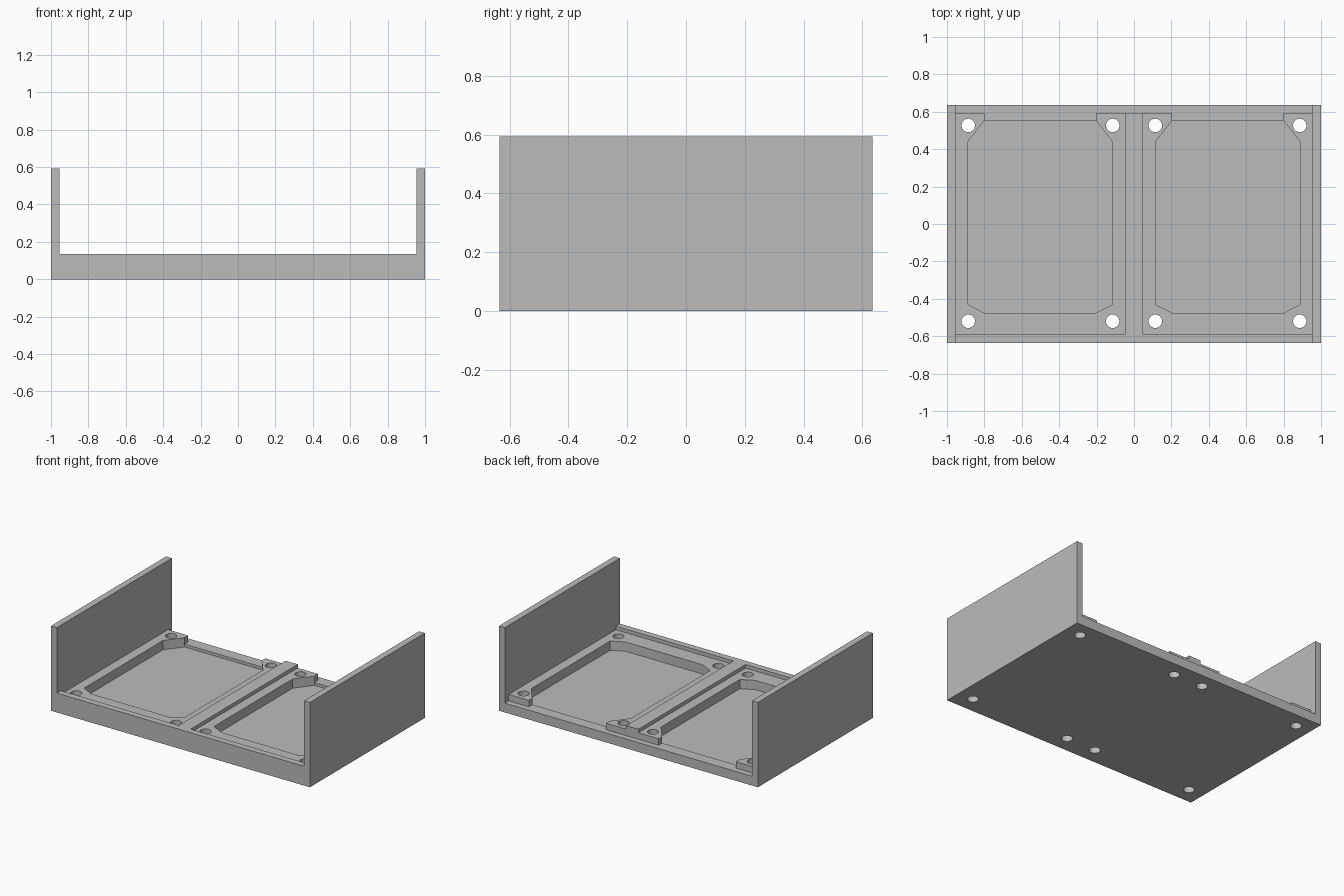
import bpy
import bmesh

if "Cube" in bpy.data.objects:
    bpy.data.objects.remove(bpy.data.objects["Cube"], do_unlink=True)

grey = bpy.data.materials.new("plain grey")
grey.use_nodes = True
GREY = (0.5, 0.5, 0.5, 1)
grey.diffuse_color = GREY
grey.node_tree.nodes["Principled BSDF"].inputs["Base Color"].default_value = GREY

# Main dimensions
DEPTH = 0.635
WALL_IN = 0.955
RAIL_IN = -0.59
BLOCK_BACK = 0.593
LEDGE_FRONT = 0.553
FLOOR, LEDGE, FRAME, RAIL, WALL = 0.045, 0.065, 0.11, 0.135, 0.593


def prism(name, outline, z0, z1):
    """Extrude a flat outline from z0 up to z1."""
    bm = bmesh.new()
    face = bm.faces.new([bm.verts.new((x, y, z0)) for x, y in outline])
    top = bmesh.ops.extrude_face_region(bm, geom=[face])
    verts = [v for v in top["geom"] if isinstance(v, bmesh.types.BMVert)]
    bmesh.ops.translate(bm, verts=verts, vec=(0, 0, z1 - z0))
    bmesh.ops.recalc_face_normals(bm, faces=bm.faces)
    mesh = bpy.data.meshes.new(name)
    bm.to_mesh(mesh)
    bm.free()
    mesh.materials.append(grey)
    obj = bpy.data.objects.new(name, mesh)
    bpy.context.collection.objects.link(obj)
    return obj


def box(name, x0, x1, y0, y1, z0, z1):
    return prism(name, [(x0, y0), (x1, y0), (x1, y1), (x0, y1)], z0, z1)


# Floor, side walls, front rail, centre divider and low back ledge
floor = box("floor_plate", -WALL_IN, WALL_IN, -DEPTH, DEPTH, 0, FLOOR)
box("right_wall", -1, -WALL_IN, -DEPTH, DEPTH, 0, WALL)
box("left_wall", WALL_IN, 1, -DEPTH, DEPTH, 0, WALL)
box("front_rail", -WALL_IN, WALL_IN, -DEPTH, RAIL_IN, FLOOR, RAIL)
box("centre_divider", -0.047, 0.047, RAIL_IN, BLOCK_BACK, FLOOR, RAIL)
ledge = box("back_ledge", -WALL_IN, WALL_IN, LEDGE_FRONT, DEPTH, FLOOR, LEDGE)

# Raised mounting frames, open at the back with chamfered inner corners
frame_outline = [
    (WALL_IN, RAIL_IN), (WALL_IN, BLOCK_BACK), (0.8, BLOCK_BACK),
    (0.8, LEDGE_FRONT), (0.888, 0.44), (0.888, -0.43), (0.8, -0.475),
    (0.203, -0.475), (0.115, -0.43), (0.115, 0.44), (0.203, LEDGE_FRONT),
    (0.203, BLOCK_BACK), (0.047, BLOCK_BACK), (0.047, RAIL_IN),
]
frames = [
    prism(name, [(s * x, y) for x, y in frame_outline], FLOOR, FRAME)
    for name, s in (("left_frame", 1), ("right_frame", -1))
]

# Screw holes drilled through every corner
bm = bmesh.new()
for x in (-0.886, -0.114, 0.114, 0.886):
    for y in (-0.52, 0.527):
        hole = bmesh.ops.create_cone(bm, cap_ends=True, segments=32,
                                     radius1=0.036, radius2=0.036, depth=1)
        bmesh.ops.translate(bm, verts=hole["verts"], vec=(x, y, 0))
drill_mesh = bpy.data.meshes.new("hole_cutter")
bm.to_mesh(drill_mesh)
bm.free()
drill_mesh.materials.append(grey)
drill = bpy.data.objects.new("hole_cutter", drill_mesh)
bpy.context.collection.objects.link(drill)
drill.hide_render = True

for obj in [floor, ledge] + frames:
    cut = obj.modifiers.new("screw_holes", "BOOLEAN")
    cut.operation = "DIFFERENCE"
    cut.solver = "EXACT"
    cut.object = drill
    bpy.context.view_layer.objects.active = obj
    bpy.ops.object.modifier_apply(modifier=cut.name)
    # Smooth hole walls, crisp edges elsewhere
    bpy.ops.object.select_all(action="DESELECT")
    obj.select_set(True)
    bpy.ops.object.shade_smooth_by_angle()

bpy.data.objects.remove(drill, do_unlink=True)
